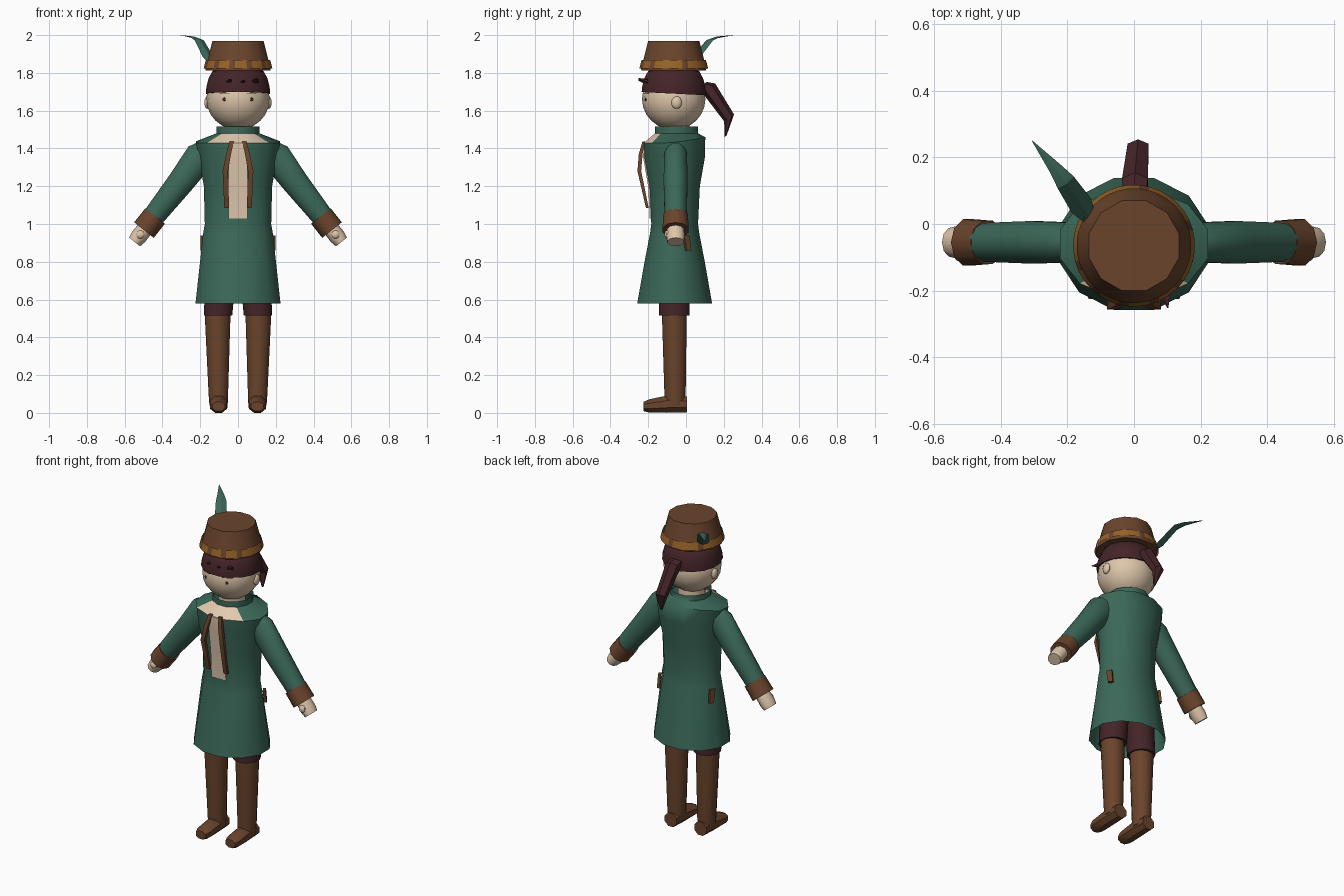
import bpy, bmesh, math
from mathutils import Vector as V

if "Cube" in bpy.data.objects:
    bpy.data.objects.remove(bpy.data.objects["Cube"])


def material(name, rgb):
    m = bpy.data.materials.new(name)
    lin = [((c / 255 + 0.055) / 1.055) ** 2.4 for c in rgb]
    m.diffuse_color = (*lin, 1)
    m.use_nodes = True
    m.node_tree.nodes["Principled BSDF"].inputs["Base Color"].default_value = m.diffuse_color
    return m


GREEN = material("coat green", (59, 104, 88))
BROWN = material("leather brown", (106, 68, 44))
SKIN = material("skin", (222, 198, 170))
CREAM = material("shirt cream", (226, 202, 176))
DARK = material("dark hair", (68, 36, 40))
GOLD = material("band gold", (150, 98, 40))
X, Y, Z = V((1, 0, 0)), V((0, 1, 0)), V((0, 0, 1))


def finish(bm, name, mats, angle=40):
    bmesh.ops.recalc_face_normals(bm, faces=bm.faces)
    me = bpy.data.meshes.new(name)
    bm.to_mesh(me)
    bm.free()
    for m in mats:
        me.materials.append(m)
    ob = bpy.data.objects.new(name, me)
    bpy.context.collection.objects.link(ob)
    bpy.ops.object.select_all(action='DESELECT')
    ob.select_set(True)
    bpy.context.view_layer.objects.active = ob
    bpy.ops.object.shade_smooth_by_angle(angle=math.radians(angle))
    return ob


def loft(name, sections, u, v, mats, sides=12, phase=None, caps=(True, True), rule=None, angle=40):
    """Join rings of (centre, half size along u, half size along v)."""
    bm = bmesh.new()
    ph = math.pi / sides if phase is None else phase
    rings = []
    for c, a, b in sections:
        rings.append([bm.verts.new(V(c) + u * a * math.cos(ph + math.tau * i / sides)
                                   + v * b * math.sin(ph + math.tau * i / sides))
                      for i in range(sides)])
    for k, (r0, r1) in enumerate(zip(rings, rings[1:])):
        for i in range(sides):
            j = (i + 1) % sides
            f = bm.faces.new((r0[i], r0[j], r1[j], r1[i]))
            if rule:
                f.material_index = rule(k, i, f.calc_center_median())
    if caps[0]:
        bm.faces.new(rings[0][::-1])
    if caps[1]:
        bm.faces.new(rings[-1])
    return finish(bm, name, mats, angle)


def ball(name, c, size, mat, seg=16, rings=12):
    bm = bmesh.new()
    bmesh.ops.create_uvsphere(bm, u_segments=seg, v_segments=rings, radius=1)
    for p in bm.verts:
        p.co = V(c) + V(p.co[i] * size[i] for i in range(3))
    return finish(bm, name, [mat])


# Coat: open skirt, waist, shoulders and stand collar, with a cream front yoke
coat = [(.58, .233, .205, -.06), (.8, .208, .165, -.06), (.95, .191, .135, -.06),
        (1.0, .182, .128, -.06), (1.2, .187, .138, -.06), (1.35, .215, .165, -.06),
        (1.43, .23, .168, -.06), (1.48, .118, .118, -.05), (1.515, .118, .118, -.05)]
body = loft("coat", [((0, cy, z), hx, hy) for z, hx, hy, cy in coat], X, Y, [GREEN, CREAM],
            caps=(False, False),
            rule=lambda k, i, c: int(k == 6 and c.y < -.12 and abs(c.x) < .14))
for p in body.data.vertices:                      # back of the shoulders sits higher
    if 1.42 < p.co.z < 1.44 and p.co.y > -.06:
        p.co.z += .18 * (p.co.y + .06)


def coat_front(z):
    for (z0, _, h0, _), (z1, _, h1, _) in zip(coat, coat[1:]):
        if z0 <= z <= z1:
            return -.06 - .966 * (h0 + (h1 - h0) * (z - z0) / (z1 - z0))


# Shirt panel following the front of the coat
loft("shirt_panel", [((0, coat_front(z) - .002, z), w * 1.414, .007)
                     for z, w in ((1.03, .05), (1.2, .05), (1.35, .046), (1.43, .04))],
     X, Y, [CREAM], sides=4)

# Neck and head
loft("neck", [((0, -.055, 1.4), .08, .08), ((0, -.06, 1.56), .08, .08)], X, Y, [SKIN])
ball("head", (0, -.065, 1.662), (.168, .168, .163), SKIN)

# Hair cap, slightly lower at the back
hair = loft("hair_cap", [((0, -.065, z), r, r) for z, r in
                         ((1.69, .173), (1.725, .171), (1.77, .159), (1.81, .138), (1.835, .06))],
            X, Y, [DARK], sides=16, angle=50)
for p in hair.data.vertices:
    if p.co.z < 1.7:
        p.co.z -= .05 * (p.co.y + .065)

# Ponytail
loft("ponytail", [((0, .085, 1.735), .042, .03), ((.003, .12, 1.72), .045, .042),
                  ((.012, .228, 1.562), .036, .032), ((.025, .21, 1.465), .006, .006)],
     X, V((0, .82, .57)), [DARK], sides=6, angle=25)

# Fringe tufts
for n, (x, z) in enumerate(((-.05, 1.76), (.02, 1.755), (.09, 1.765))):
    loft(f"fringe_tuft_{n}", [((x, -.2, z - .01), .022, .013), ((x + .012, -.252, z + .006), .002, .002)],
         X, Z, [DARK], sides=5, angle=20)

# Hat crown
loft("hat", [((0, -.065, z), r, r) for z, r in
             ((1.812, .177), (1.825, .179), (1.87, .166), (1.97, .14))],
     X, Y, [BROWN], angle=35)
# Patterned hat band, alternating gold and leather blocks
loft("hat_band", [((0, -.065, 1.823), .183, .183), ((0, -.065, 1.868), .171, .171)],
     X, Y, [GOLD, BROWN], sides=36, caps=(False, False),
     rule=lambda k, i, c: int(i % 3 == 1 if c.y < -.1 else i % 6 == 1))

# Feather
loft("feather", [((-.135, .02, 1.85), .022, .008), ((-.158, .055, 1.885), .036, .01),
                 ((-.205, .125, 1.972), .03, .008), ((-.235, .165, 1.988), .02, .006),
                 ((-.306, .25, 2.0), .001, .0005)],
     V((.8, .6, 0)), V((.4, -.55, .73)), [GREEN], sides=4, phase=0, angle=20)

for s, side in ((-1, "left"), (1, "right")):
    # Face details
    ball(side + "_ear", (s * .163, -.05, 1.643), (.016, .028, .033), SKIN, 10, 8)
    ball(side + "_eye", (s * .07, -.214, 1.66), (.013, .006, .009), DARK, 8, 6)
    loft(side + "_eyebrow", [((s * .045, -.222, 1.692), .005, .003), ((s * .098, -.2, 1.692), .005, .003)],
         Y, Z, [BROWN], sides=4)

    # Scarf tails bowing out from the chest
    loft(side + "_scarf_tail", [((s * .033, -.222, 1.438), .016, .012), ((s * .05, -.24, 1.37), .018, .014),
                                ((s * .067, -.247, 1.28), .02, .014), ((s * .06, -.205, 1.085), .018, .01)],
         X, Y, [BROWN], sides=4, angle=25)

    # Sleeve, cuff, hand and thumb along one slanted axis
    d = V((s * .62, 0, -.785))
    across = V((s * .785, 0, .62))

    def at(x, z):
        return (s * x, -.055, z)
    loft(side + "_sleeve", [(at(.15, 1.395), .055, .07), (at(.2, 1.36), .062, .083),
                            (at(.30, 1.225), .066, .073), (at(.45, 1.035), .06, .06)],
         Y, across, [GREEN])
    cuff = V(at(.47, 1.003))
    loft(side + "_cuff", [(cuff - d * .05, .068, .066), (cuff + d * .045, .073, .066)],
         Y, across, [BROWN], sides=10)
    loft(side + "_hand", [(cuff + d * .02, .044, .042), (cuff + d * .09, .05, .044),
                          (cuff + d * .125, .045, .037)], Y, across, [SKIN], sides=10)
    ball(side + "_thumb", cuff + d * .075 + V((0, -.045, 0)), (.022, .014, .022), SKIN, 10, 8)

    # Hip patch on the coat
    loft(side + "_hip_patch", [((s * .183, .012, .86), .012, .02), ((s * .183, .0, .94), .012, .024)],
         V((.85 * s, .5, 0)), V((-.5 * s, .85, 0)), [BROWN], sides=4)

    # Breeches, tall boot and foot
    loft(side + "_breeches", [((s * .106, -.062, .515), .078, .084), ((s * .1, -.062, .6), .08, .084),
                              ((s * .09, -.06, .85), .085, .085)], X, Y, [DARK])
    loft(side + "_boot", [((s * .103, -.058, .04), .05, .056), ((s * .104, -.058, .09), .053, .058),
                          ((s * .108, -.062, .53), .071, .068)], X, Y, [BROWN])
    loft(side + "_foot", [((s * .103, .005, .045), .045, .045), ((s * .103, -.1, .046), .05, .049),
                          ((s * .103, -.19, .037), .049, .039), ((s * .103, -.225, .034), .036, .027)],
         X, Z, [BROWN], sides=8)
